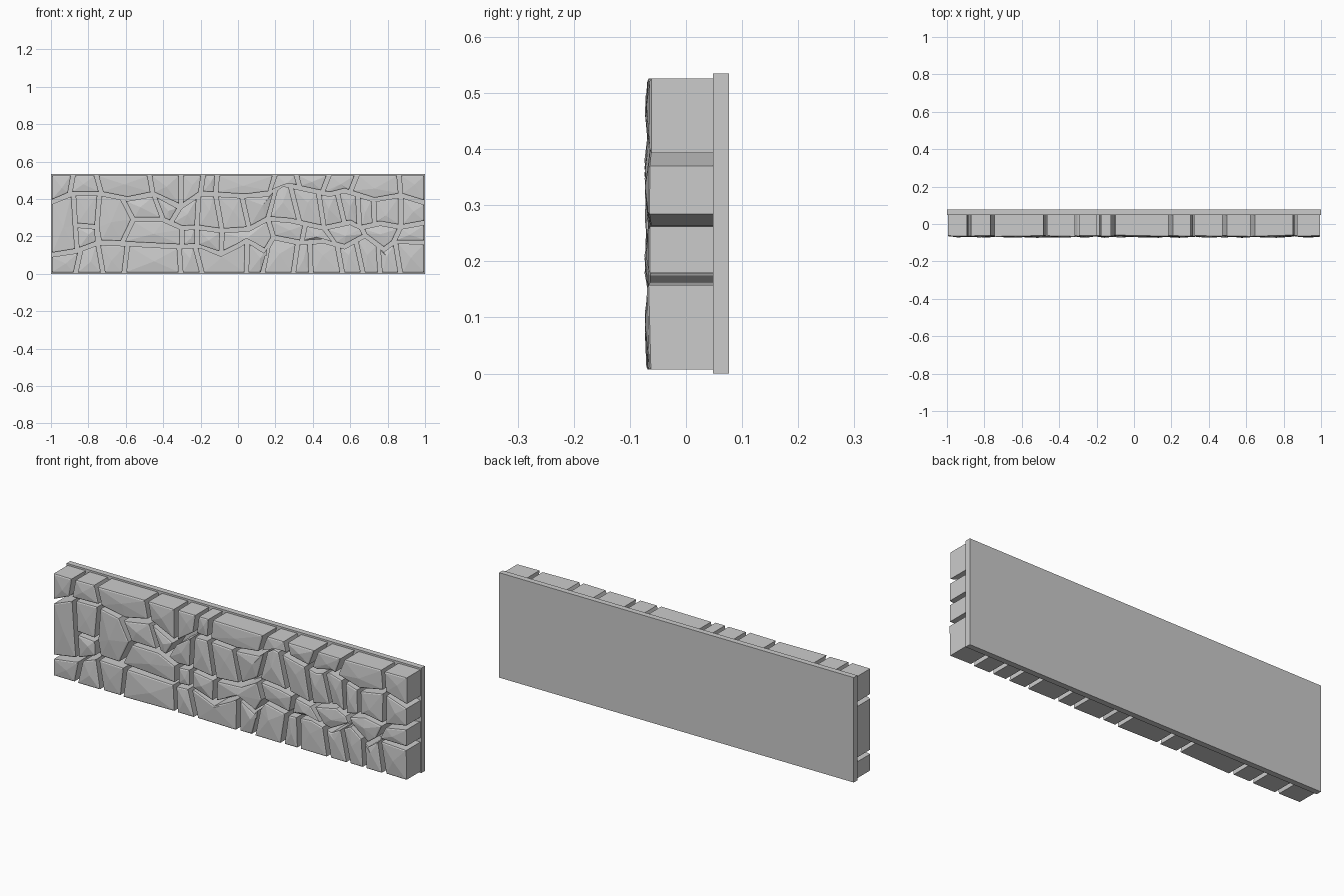
import bpy, bmesh, random
from mathutils import Vector

if "Cube" in bpy.data.objects:
    bpy.data.objects.remove(bpy.data.objects["Cube"])

random.seed(4)
GAP = 0.011          # half the joint between stones
BACK, RIM = 0.05, -0.063

# Joint lines running along the wall, bottom to top (x, z)
line_0 = [(-1.006, -0.004), (1.006, -0.004)]
line_c = [(-1.006, .10), (-.87, .12), (-.75, .165), (-.59, .16), (-.32, .145), (-.2, .15), (-.09, .105),
          (0, .15), (.05, .18), (.145, .12), (.19, .195), (.33, .165), (.46, .175), (.57, .145), (.68, .205),
          (.78, .13), (.84, .175), (1.006, .168)]
line_b = [(-1.006, .38), (-.88, .43), (-.87, .26), (-.755, .25), (-.74, .168), (-.62, .165), (-.56, .29),
          (-.4, .29), (-.3, .245), (-.2, .25), (-.085, .23), (.06, .24), (.16, .295), (.28, .285), (.46, .245),
          (.6, .275), (.65, .245), (.76, .27), (.87, .25), (1.006, .275)]
line_a = [(-1.006, .38), (-.89, .43), (-.74, .43), (-.59, .40), (-.46, .43), (-.31, .355), (-.2, .43),
          (.04, .415), (.16, .425), (.24, .48), (.35, .455), (.49, .425), (.57, .445), (.65, .42),
          (.73, .395), (.87, .42), (1.006, .378)]
line_t = [(-1.006, .537), (1.006, .537)]

# Upright joints of each course (x at the bottom, x at the top)
E = (1.006, 1.006)
W = (-1.006, -1.006)
rows = [
    (line_0, line_c, [W, (-.87, -.84), (-.72, -.75), (-.61, -.59), (-.305, -.315), (-.19, -.23), (.045, .05),
                      (.13, .16), (.295, .32), (.39, .385), (.56, .53), (.67, .63), (.76, .75), (.87, .84), E]),
    (line_c, line_b, [W, (-.86, -.87), (-.75, -.755), (-.62, -.62), (-.3, -.3), (-.22, -.22), (-.09, -.085),
                      (.19, .16), (.34, .36), (.52, .46), (.68, .66), (.83, .87), E]),
    (line_b, line_a, [(-.87, -.88), (-.755, -.74), (-.56, -.62), (-.4, -.45), (-.36, -.31), (-.22, -.21),
                      (-.085, -.12), (.06, .02), (.16, .2), (.33, .28), (.46, .43), (.57, .53), (.65, .64),
                      (.73, .725), (.87, .87), E]),
    (line_a, line_t, [W, (-.9, -.88), (-.73, -.76), (-.455, -.475), (-.305, -.305), (-.2, -.185), (-.12, -.11),
                      (.17, .2), (.33, .31), (.45, .49), (.6, .64), (.87, .86), E]),
]


def stretch(line, x0, x1):
    """Piece of a joint line between two x positions."""
    def at(x):
        for (ax, az), (bx, bz) in zip(line, line[1:]):
            if ax <= x <= bx:
                return Vector((x, az + (bz - az) * (x - ax) / (bx - ax)))
    a, b = at(x0), at(x1)
    mid = [Vector(p) for p in line if x0 < p[0] < x1]
    return [a] + [p for p in mid if min((p - a).length, (p - b).length) > 0.025] + [b]


def area(pts):
    return sum(p.x * q.y - q.x * p.y for p, q in zip(pts, pts[1:] + pts[:1])) / 2


def shrink(pts, d):
    """Move a counter-clockwise outline inwards by d."""
    out = []
    for i, p in enumerate(pts):
        e0 = (p - pts[i - 1]).normalized()
        e1 = (pts[(i + 1) % len(pts)] - p).normalized()
        n0, n1 = Vector((-e0.y, e0.x)), Vector((-e1.y, e1.x))
        out.append(p + (n0 + n1) * d / max(1 + n0.dot(n1), 0.4))
    return out


def add_stone(bm, outline):
    """Straight-sided stone with a chamfered, low pointed front."""
    base = shrink(outline, GAP)
    face = shrink(base, 0.005)
    c = sum(base, Vector((0, 0))) / len(base)
    sx, sz = random.uniform(-.03, .03), random.uniform(-.03, .03)
    tilt = lambda p: (p.x - c.x) * sx + (p.y - c.y) * sz
    loops = [[bm.verts.new((p.x, BACK, p.y)) for p in base],
             [bm.verts.new((p.x, RIM + tilt(p), p.y)) for p in base],
             [bm.verts.new((p.x, RIM - .003 + tilt(p), p.y)) for p in face]]
    tip = bm.verts.new((c.x + random.uniform(-.012, .012), RIM - random.uniform(.006, .011),
                        c.y + random.uniform(-.012, .012)))
    n = len(base)
    for i in range(n):
        j = (i + 1) % n
        for a, b in zip(loops, loops[1:]):
            bm.faces.new((a[i], a[j], b[j], b[i]))
        bm.faces.new((loops[2][i], loops[2][j], tip))
    bm.faces.new(loops[0][::-1])


# Stones
bm = bmesh.new()
for low, high, joints in rows:
    for (b0, t0), (b1, t1) in zip(joints, joints[1:]):
        outline = stretch(low, b0, b1) + stretch(high, t0, t1)[::-1]
        outline = [p for i, p in enumerate(outline) if (p - outline[i - 1]).length > 0.012]
        if len(outline) > 2 and area(outline) > 0.003:
            add_stone(bm, outline)
bmesh.ops.recalc_face_normals(bm, faces=bm.faces)
mesh = bpy.data.meshes.new("stones")
bm.to_mesh(mesh)
bm.free()
bpy.context.collection.objects.link(bpy.data.objects.new("stones", mesh))

# Backing slab
bpy.ops.mesh.primitive_cube_add(size=1, location=(0, 0.0625, 0.2675))
slab = bpy.context.object
slab.name = "backing_slab"
slab.scale = (2, 0.029, 0.535)
